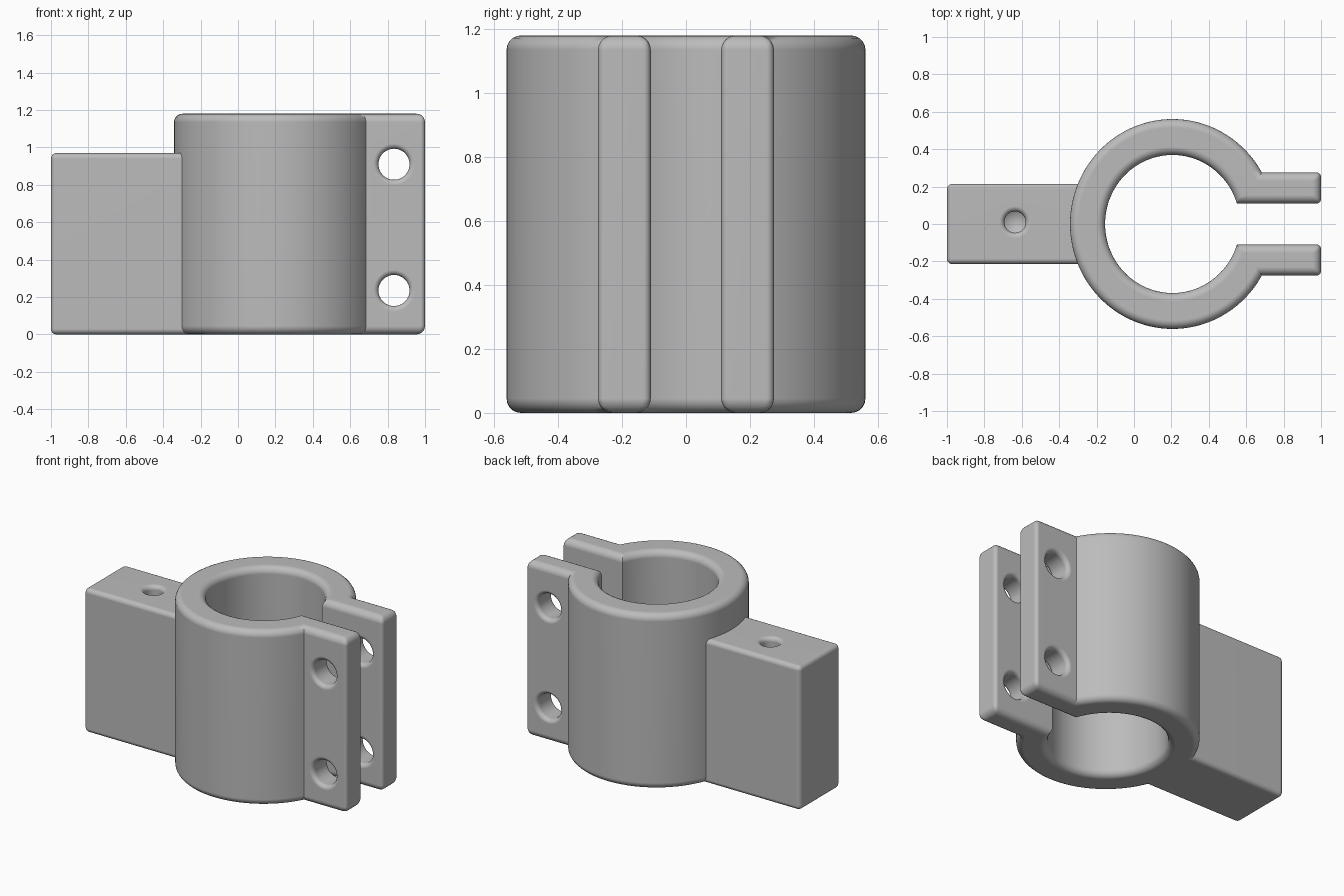
import bpy, bmesh, math
from mathutils import Matrix

if "Cube" in bpy.data.objects:
    bpy.data.objects.remove(bpy.data.objects["Cube"], do_unlink=True)

HEIGHT, BLOCK_TOP = 1.18, 0.97
CX, SX = 0.206, 0.977          # ring centre and slight squash along x
R_OUT, R_IN = 0.561, 0.369
EAR_IN, EAR_OUT = 0.11, 0.275  # ear faces along y

grey = bpy.data.materials.new("plain grey")
grey.diffuse_color = (0.5, 0.5, 0.5, 1)
grey.use_nodes = True
grey.node_tree.nodes["Principled BSDF"].inputs["Base Color"].default_value = (0.5, 0.5, 0.5, 1)


def make_object(name, bm):
    bmesh.ops.recalc_face_normals(bm, faces=bm.faces[:])
    mesh = bpy.data.meshes.new(name)
    bm.to_mesh(mesh)
    bm.free()
    mesh.materials.append(grey)
    obj = bpy.data.objects.new(name, mesh)
    bpy.context.collection.objects.link(obj)
    return obj


def arc(radius, start, end, steps=96):
    return [(CX + SX * radius * math.cos(t), radius * math.sin(t))
            for t in (start + (end - start) * i / steps for i in range(steps + 1))]


def rounded_mouth(r, f, face, into, steps=5):
    """Profile of a filleted hole edge, from the face into the material."""
    return [(r + f - f * math.sin(t), face + into * f * (1 - math.cos(t)))
            for t in (math.pi / 2 * i / steps for i in range(steps + 1))]


def revolve(name, profile, matrix):
    bm = bmesh.new()
    verts = [bm.verts.new((r, 0, h)) for r, h in profile]
    edges = [bm.edges.new(pair) for pair in zip(verts, verts[1:])]
    bmesh.ops.spin(bm, geom=verts + edges, cent=(0, 0, 0), axis=(0, 0, 1),
                   angle=2 * math.pi, steps=40, use_duplicate=False)
    bmesh.ops.remove_doubles(bm, verts=bm.verts[:], dist=1e-5)
    bm.transform(matrix)
    obj = make_object(name, bm)
    obj.hide_render = True
    return obj


def finish(obj, bevel, limit, cutters):
    """Round the edges, drill the holes, then smooth."""
    mod = obj.modifiers.new("rounding", 'BEVEL')
    mod.width, mod.segments, mod.limit_method = bevel, 5, limit
    mod.use_clamp_overlap = False
    for cutter in cutters:
        cut = obj.modifiers.new("drill", 'BOOLEAN')
        cut.operation, cut.solver, cut.object = 'DIFFERENCE', 'EXACT', cutter
    bpy.ops.object.select_all(action='DESELECT')
    obj.select_set(True)
    bpy.context.view_layer.objects.active = obj
    for name in [m.name for m in obj.modifiers]:
        bpy.ops.object.modifier_apply(modifier=name)
    for cutter in cutters:
        bpy.data.objects.remove(cutter, do_unlink=True)
    bpy.ops.object.shade_smooth_by_angle(angle=math.radians(35))
    normals = obj.modifiers.new("flat face normals", 'WEIGHTED_NORMAL')
    normals.keep_sharp = True


# Split ring with two clamping ears, extruded from one outline
a, b = math.asin(EAR_OUT / R_OUT), math.asin(EAR_IN / R_IN)
outline = arc(R_OUT, a, 2 * math.pi - a) + [(1, -EAR_OUT), (1, -EAR_IN)]
outline += arc(R_IN, 2 * math.pi - b, b) + [(1, EAR_IN), (1, EAR_OUT)]
bm = bmesh.new()
base = bm.faces.new([bm.verts.new((x, y, 0)) for x, y in outline])
top = bmesh.ops.extrude_face_region(bm, geom=[base])["geom"]
bmesh.ops.translate(bm, vec=(0, 0, HEIGHT),
                    verts=[v for v in top if isinstance(v, bmesh.types.BMVert)])
weight = bm.edges.layers.float.new("bevel_weight_edge")
for e in bm.edges:
    p, q = e.verts[0].co, e.verts[1].co
    if abs(p.z - q.z) < 1e-4:
        e[weight] = 1.0             # top and bottom rims
    elif p.x > 0.99:
        e[weight] = 0.5             # upright ear corners
clamp = make_object("split_ring_with_ears", bm)

# Bolt holes through both ears, rounded at every face
r, f = 0.083, 0.028
half = [(0, -0.4), (r + f, -0.4)] + rounded_mouth(r, f, -EAR_OUT, 1)
half += rounded_mouth(r, f, -EAR_IN, -1)[::-1]
bolt_profile = half + [(rad, -h) for rad, h in reversed(half)]
bolts = [revolve("bolt_hole_cutter",
                 bolt_profile,
                 Matrix.Translation((0.834, 0, z)) @ Matrix.Rotation(math.pi / 2, 4, 'X'))
         for z in (0.235, 0.91)]
finish(clamp, 0.045, 'WEIGHT', bolts)

# Mounting block, its inner end buried in the ring wall
x0, x1, w = -1.0, -0.2, 0.215
bm = bmesh.new()
bmesh.ops.create_cube(bm, size=1, matrix=Matrix.Translation(((x0 + x1) / 2, 0, BLOCK_TOP / 2))
                      @ Matrix.Diagonal((x1 - x0, 2 * w, BLOCK_TOP, 1)))
block = make_object("mounting_block", bm)

# Blind drilled hole with a conical bottom
r, f = 0.057, 0.028
drill = [(0, 1.1), (r + f, 1.1)] + rounded_mouth(r, f, BLOCK_TOP, -1) + [(r, 0.67), (0, 0.635)]
finish(block, 0.03, 'ANGLE',
       [revolve("blind_hole_cutter", drill, Matrix.Translation((-0.636, 0.01, 0)))])
